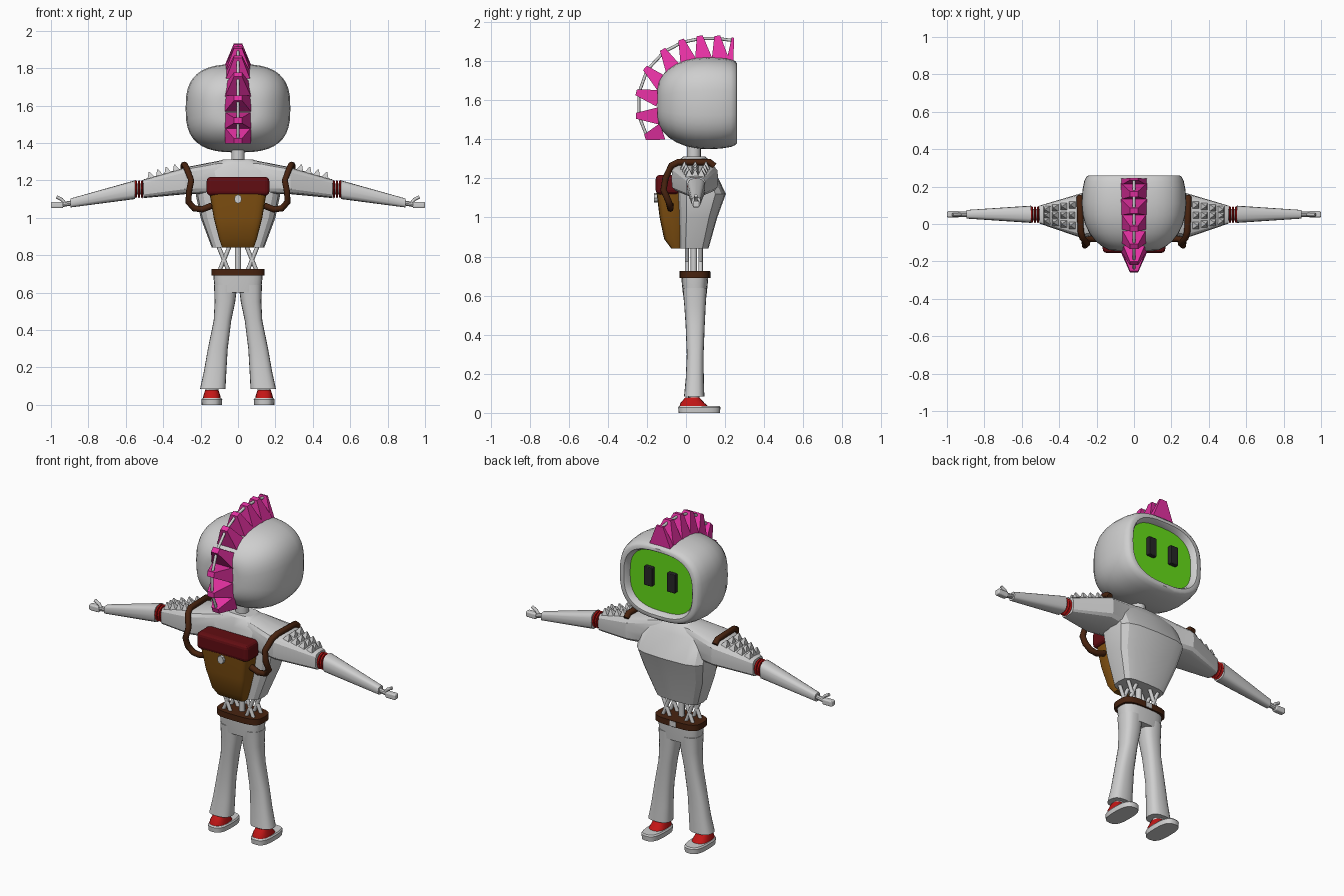
import bpy, bmesh, math
from mathutils import Vector, Matrix

old = bpy.data.objects.get("Cube")
if old:
    bpy.data.objects.remove(old, do_unlink=True)


def material(name, r, g, b):
    m = bpy.data.materials.new(name)
    m.use_nodes = True
    m.diffuse_color = (r, g, b, 1)
    m.node_tree.nodes["Principled BSDF"].inputs["Base Color"].default_value = (r, g, b, 1)
    return m


WHITE = material("light grey", .62, .62, .62)
PINK = material("hot pink", .78, .03, .36)
GREEN = material("screen green", .13, .72, .01)
BLACK = material("eye black", .02, .02, .02)
GOLD = material("bag tan", .23, .085, .006)
MAROON = material("flap maroon", .12, .004, .006)
BROWN = material("strap brown", .065, .017, .005)
RED = material("shoe red", .55, .008, .008)


def finish(name, bm, mats, mirror=False, angle=35, bevel=0):
    """Turn a bmesh into an object, smooth below the given edge angle."""
    bmesh.ops.recalc_face_normals(bm, faces=bm.faces)
    for f in bm.faces:
        f.smooth = angle > 0
    for e in bm.edges:
        e.smooth = e.calc_face_angle(0) < math.radians(angle)
    me = bpy.data.meshes.new(name)
    bm.to_mesh(me)
    bm.free()
    for m in mats:
        me.materials.append(m)
    ob = bpy.data.objects.new(name, me)
    bpy.context.collection.objects.link(ob)
    if bevel:
        mod = ob.modifiers.new("bevel", "BEVEL")
        mod.width, mod.segments = bevel, 3
    if mirror:
        ob.modifiers.new("mirror", "MIRROR")
    return ob


def loft(name, axis, sections, mats, n=16, power=2, mirror=False, angle=35):
    """Superellipse sections (position, centre a, centre b, radius a, radius b)."""
    bm = bmesh.new()
    rings = []
    for p, ca, cb, ra, rb in sections:
        ring = []
        for i in range(n):
            t = 2 * math.pi * i / n
            c, s = math.cos(t), math.sin(t)
            a = ca + ra * math.copysign(abs(c) ** (2 / power), c)
            b = cb + rb * math.copysign(abs(s) ** (2 / power), s)
            co = {"x": (p, a, b), "y": (a, p, b), "z": (a, b, p)}[axis]
            ring.append(bm.verts.new(co))
        rings.append(ring)
    for r, q in zip(rings, rings[1:]):
        for i in range(n):
            j = (i + 1) % n
            bm.faces.new((r[i], r[j], q[j], q[i]))
    bm.faces.new(rings[0])
    bm.faces.new(rings[-1]).material_index = len(mats) - 1
    return finish(name, bm, mats, mirror, angle)


def box(name, centre, size, mat, mirror=False, bevel=0):
    bm = bmesh.new()
    bmesh.ops.create_cube(bm, size=1, matrix=Matrix.Translation(centre) @ Matrix.Diagonal((*size, 1)))
    return finish(name, bm, [mat], mirror, 0, bevel)


def tube(name, points, radius, mat):
    cu = bpy.data.curves.new(name, "CURVE")
    cu.dimensions = "3D"
    cu.bevel_depth, cu.bevel_resolution = radius, 2
    cu.use_fill_caps = True
    sp = cu.splines.new("POLY")
    sp.points.add(len(points) - 1)
    for p, co in zip(sp.points, points):
        p.co = (*co, 1)
    cu.materials.append(mat)
    ob = bpy.data.objects.new(name, cu)
    bpy.context.collection.objects.link(ob)
    return ob


def pair(name, points, radius, mat):
    for side, s in (("left", 1), ("right", -1)):
        tube(f"{side}_{name}", [(s * x, y, z) for x, y, z in points], radius, mat)


# Head: rounded shell whose open side holds a recessed green screen
shell = [(-.145, .36), (-.138, .48), (-.12, .61), (-.09, .74), (-.05, .85), (0, .935),
         (.05, .98), (.11, 1), (.18, .985), (.23, .95), (.252, .91), (.26, .87),
         (.26, .80), (.25, .77), (.225, .74)]
loft("head", "y", [(y, 0, 1.585, .28 * k, .236 * k) for y, k in shell], [WHITE, GREEN], 40, 2.8, angle=40)
box("eyes", (.075, .235, 1.605), (.052, .03, .11), BLACK, True, .004)
loft("neck", "z", [(1.27, 0, .04, .036, .036), (1.38, 0, .04, .036, .036)], [WHITE])

# Crest: tapered spikes fanned over the head, joined by a thin rod
bases = [(.225, 1.80), (.175, 1.81), (.09, 1.81), (.015, 1.79), (-.06, 1.75),
         (-.115, 1.68), (-.14, 1.61), (-.14, 1.52), (-.12, 1.44)]
tips = [(.24, 1.92), (.16, 1.93), (.07, 1.93), (-.025, 1.91), (-.12, 1.86),
        (-.21, 1.765), (-.255, 1.64), (-.255, 1.52), (-.21, 1.41)]
bm = bmesh.new()
rod = []
for k, (b, t) in enumerate(zip(bases, tips)):
    b, t = Vector((0, *b)), Vector((0, *t))
    across = (t - b).normalized().cross(Vector((1, 0, 0)))
    slim = .4 if k == 0 else 1
    quads = []
    for c, hx, hy in ((b, .07, .044 * slim), (t, .022, .015 * slim)):
        quads.append([bm.verts.new(c + Vector((hx * i, 0, 0)) + across * hy * j)
                      for i, j in ((1, 1), (-1, 1), (-1, -1), (1, -1))])
    lo, hi = quads
    bm.faces.new(lo)
    bm.faces.new(hi)
    for i in range(4):
        j = (i + 1) % 4
        bm.faces.new((lo[i], lo[j], hi[j], hi[i]))
    rod.append(b.lerp(t, .88))
finish("crest_spikes", bm, [PINK], angle=0)
tube("crest_rod", rod, .008, WHITE)

# Torso and sleeves
loft("torso", "z", [(.84, 0, .04, .14, .075), (1.0, 0, .06, .2, .1), (1.12, 0, .077, .225, .127),
                    (1.25, 0, .048, .22, .095), (1.30, 0, .042, .1, .07), (1.312, 0, .042, .08, .055)],
     [WHITE], 16, 3.5, angle=25)
loft("upper_arms", "x", [(.02, .045, 1.215, .08, .092), (.1, .045, 1.215, .085, .09),
                         (.28, .045, 1.198, .12, .072), (.505, .05, 1.155, .048, .05)],
     [WHITE], 16, 4, True, 25)

# Pyramid studs on the shoulders
bm = bmesh.new()
slope = Matrix.Rotation(math.atan2(.065, .225), 4, "Y")
for i in range(4):
    x = .335 + .045 * i
    spread = .055 - .008 * i
    for j in (-1, 0, 1):
        place = Matrix.Translation((x, .047 + spread * j, 1.27 - (x - .28) * .29 + .014))
        bmesh.ops.create_cone(bm, cap_ends=True, segments=4, radius1=.027, radius2=.004, depth=.034,
                              matrix=place @ slope @ Matrix.Rotation(math.pi / 4, 4, "Z"))
finish("shoulder_studs", bm, [WHITE], True, 0)

# Elbow rings, forearms and hands
loft("elbow_cores", "x", [(.49, .05, 1.155, .03, .03), (.57, .05, 1.152, .03, .03)], [WHITE], 12, mirror=True)
for k in range(3):
    x = .507 + .017 * k
    loft(f"elbow_rings_{k + 1}", "x", [(x, .05, 1.153, .04, .043), (x + .005, .05, 1.153, .046, .049),
                                       (x + .011, .05, 1.153, .04, .043)], [RED], 12, mirror=True, angle=0)
loft("forearms", "x", [(.55, .052, 1.15, .046, .05), (.895, .052, 1.079, .023, .024)], [WHITE], 16, 3, True)
loft("wrists", "x", [(.89, .052, 1.079, .014, .014), (.94, .052, 1.07, .014, .014)], [WHITE], 10, mirror=True)
box("hands", (.967, .052, 1.068), (.066, .034, .034), WHITE, True, .008)
pair("thumb", [(.925, .05, 1.075), (.943, .05, 1.098), (.97, .05, 1.112)], .009, WHITE)

# Backpack with flap, clasp and shoulder straps
loft("bag", "z", [(.84, 0, -.05, .085, .025), (.89, 0, -.065, .102, .047),
                  (1.0, 0, -.075, .13, .06), (1.13, 0, -.085, .152, .066)], [GOLD], 24, 6, angle=30)
box("bag_flap", (0, -.095, 1.168), (.335, .12, .1), MAROON, bevel=.022)
loft("bag_clasp", "y", [(-.165, 0, 1.1, .02, .024), (-.14, 0, 1.1, .02, .024)], [WHITE], 8)
pair("strap", [(.29, .145, 1.262), (.29, .12, 1.283), (.285, -.04, 1.283), (.275, -.075, 1.265),
               (.25, -.105, 1.2), (.262, -.115, 1.14), (.265, -.09, 1.085), (.235, -.08, 1.05),
               (.19, -.08, 1.045), (.14, -.08, 1.065)], .017, BROWN)

# Waist struts
tube("spine", [(0, .04, .68), (0, .04, .86)], .017, WHITE)
for y, place in ((.005, "back"), (.075, "front")):
    pair(f"{place}_strut_a", [(.11, y, .86), (.04, y, .69)], .011, WHITE)
    pair(f"{place}_strut_b", [(.04, y, .86), (.11, y, .69)], .011, WHITE)

# Trousers and belt
loft("hips", "z", [(.60, 0, .045, .122, .06), (.67, 0, .045, .13, .067), (.71, 0, .045, .132, .069)],
     [WHITE], 24, 3)
loft("belt", "z", [(.69, 0, .045, .143, .078), (.725, 0, .045, .143, .078)], [BROWN], 24, 3.5)
box("belt_buckle", (0, .122, .707), (.04, .012, .032), WHITE, bevel=.004)
loft("legs", "z", [(.085, .135, .042, .068, .052), (.18, .122, .045, .06, .046), (.3, .108, .047, .053, .043),
                   (.45, .083, .047, .047, .049), (.55, .07, .046, .055, .055), (.64, .066, .045, .062, .062)],
     [WHITE], 20, 2.6, True)

# Shoes
loft("ankles", "z", [(.06, .14, .04, .035, .03), (.12, .135, .04, .035, .03)], [WHITE], 12, mirror=True)
loft("shoe_uppers", "z", [(.028, .14, .043, .048, .078), (.05, .14, .033, .045, .062),
                          (.08, .14, .032, .035, .035)], [RED], 20, 2.5, True)
loft("shoe_soles", "z", [(0, .14, .068, .054, .106), (.028, .14, .068, .056, .108),
                         (.036, .14, .068, .05, .102)], [WHITE], 24, 2.8, True)
